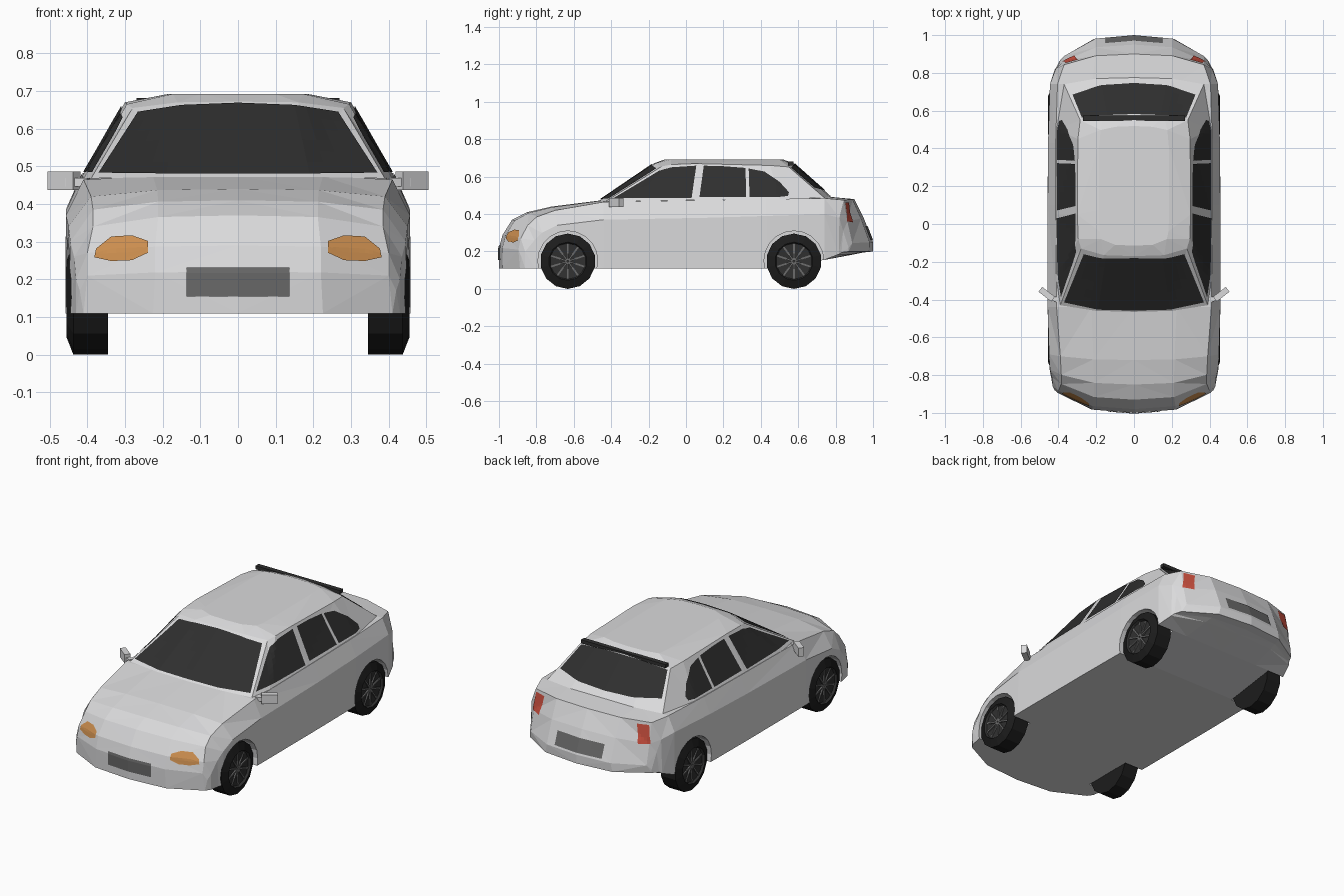
import bpy, bmesh, math
from mathutils import Matrix, Vector
from mathutils.bvhtree import BVHTree

if "Cube" in bpy.data.objects:
    bpy.data.objects.remove(bpy.data.objects["Cube"])


def material(name, r, g, b):
    m = bpy.data.materials.new(name)
    m.diffuse_color = (r, g, b, 1)
    m.use_nodes = True
    m.node_tree.nodes["Principled BSDF"].inputs["Base Color"].default_value = m.diffuse_color
    return m


PAINT = material("silver_paint", .70, .70, .71)
GLASS = material("dark_glass", .028, .028, .028)
TYRE = material("black_rubber", .012, .012, .012)
RIM = material("dark_rim", .03, .03, .03)
SPOKE = material("grey_spoke", .15, .15, .15)
PLATE = material("plate_grey", .14, .14, .14)
ORANGE = material("orange_lamp", .62, .28, .08)
RED = material("red_lamp", .60, .08, .05)


def make(name, bm, *mats, normals=True):
    if normals:
        bmesh.ops.recalc_face_normals(bm, faces=bm.faces)
    me = bpy.data.meshes.new(name)
    bm.to_mesh(me)
    bm.free()
    ob = bpy.data.objects.new(name, me)
    bpy.context.collection.objects.link(ob)
    for m in mats:
        me.materials.append(m)
    return ob


def loft(bm, rings):
    """Skin closed rings of equal length; returns vertex rings."""
    vr = [[bm.verts.new(p) for p in r] for r in rings]
    n = len(vr[0])
    for a, b in zip(vr, vr[1:]):
        for i in range(n):
            j = (i + 1) % n
            bm.faces.new((a[i], a[j], b[j], b[i]))
    return vr


def mirrored(half):
    """Half ring starting and ending on x = 0 -> full ring."""
    return half + [(-x, y, z) for x, y, z in half[-2:0:-1]]


# Lower body: sections along y
# (y, bow, top z, shoulder x, z, waist x, z, sill x, z)
STATIONS = [
    (-1.0, .12, .22, .40, .21, .42, .17, .41, .11),
    (-.98, .12, .29, .40, .27, .43, .20, .43, .11),
    (-.93, .12, .37, .385, .34, .435, .26, .44, .11),
    (-.85, .08, .41, .385, .385, .445, .30, .45, .11),
    (-.72, .03, .44, .39, .42, .45, .34, .455, .11),
    (-.44, 0, .475, .41, .465, .457, .37, .458, .11),
    (.10, 0, .475, .415, .475, .457, .38, .458, .11),
    (.43, 0, .48, .415, .48, .455, .39, .455, .11),
    (.74, 0, .495, .405, .485, .445, .40, .445, .155),
    (.90, -.08, .48, .37, .475, .415, .38, .42, .185),
    (.95, -.11, .38, .37, .36, .40, .31, .41, .195),
    (1.0, -.13, .25, .37, .245, .39, .22, .39, .20),
]


def section(y, bow, zt, ws, zs, ww, zw, wb, zb):
    pts = [(0, zt), (.55 * ws, zt - .15 * (zt - zs)), (ws, zs), (ww, zw),
           (wb, zb), (.55 * wb, zb), (0, zb)]
    return mirrored([(x, y + bow * (x / ww) ** 3, z) for x, z in pts])


bm = bmesh.new()
rings = loft(bm, [section(*s) for s in STATIONS])
for r in (rings[0], rings[-1]):
    for f in ((0, 1, 5, 6), (1, 2, 3, 4, 5), (0, 11, 7, 6), (11, 10, 9, 8, 7)):
        bm.faces.new([r[i] for i in f])
bmesh.ops.recalc_face_normals(bm, faces=bm.faces)
bmesh.ops.triangulate(bm, faces=bm.faces)
body = make("lower_body", bm, PAINT)

# Cabin: belt line ring, roof edge ring, roof crown ring
BELT = [(0, -.465, .472), (.2, -.46, .472), (.39, -.43, .468), (.41, -.3, .468),
        (.413, .05, .475), (.41, .5, .48), (.37, .74, .487), (.2, .77, .492),
        (0, .775, .495)]
ROOF = [(0, -.17, .672), (.16, -.165, .67), (.28, -.13, .655), (.295, -.08, .665),
        (.30, .05, .67), (.297, .45, .66), (.285, .55, .652), (.16, .57, .667),
        (0, .575, .672)]
CROWN = [(x * .62, .2 + (y - .2) * .85, .692) for x, y, z in ROOF]
bm = bmesh.new()
rings = loft(bm, [mirrored(r) for r in (BELT, ROOF, CROWN)])
bm.faces.new(rings[0])
bm.faces.new(rings[-1])
bmesh.ops.recalc_face_normals(bm, faces=bm.faces)
bmesh.ops.triangulate(bm, faces=bm.faces)
cabin = make("cabin", bm, PAINT)


def tree(ob):
    return BVHTree.FromPolygons([v.co for v in ob.data.vertices],
                                [p.vertices[:] for p in ob.data.polygons])


BODY_T, CABIN_T = tree(body), tree(cabin)


def decal(name, target, axis, sign, top, bottom, mat, flip=1, rows=6, sub=4):
    """Thin skin laid on target between two polylines, projected along an axis."""
    ray = Vector((-sign, 0, 0)) if axis == 'x' else Vector((0, -sign, 0))

    def dense(line):
        out = [Vector(line[0])]
        for a, b in zip(line, line[1:]):
            out += [Vector(a).lerp(Vector(b), k / sub) for k in range(1, sub + 1)]
        return out

    bm = bmesh.new()
    grid = []
    for k in range(rows + 1):
        row = []
        for a, b in zip(dense(top), dense(bottom)):
            u, z = a.lerp(b, k / rows)
            start = Vector((0, u, z)) if axis == 'x' else Vector((u * flip, 0, z))
            hit = target.ray_cast(start - ray * 2, ray)
            if hit[0] is None:
                hit = target.find_nearest(start - ray * .9)
            row.append(bm.verts.new(hit[0] + hit[1] * .004))
        grid.append(row)
    for a, b in zip(grid, grid[1:]):
        for i in range(len(a) - 1):
            f = bm.faces.new((a[i], a[i + 1], b[i + 1], b[i]))
            f.normal_update()
            if f.normal.dot(ray) > 0:
                f.normal_flip()
    return make(name, bm, mat, normals=False)


# Windscreen and rear window
decal("windscreen", CABIN_T, 'y', -1,
      [(-.265, .642), (-.15, .66), (0, .666), (.15, .66), (.265, .642)],
      [(-.37, .48), (-.19, .478), (0, .478), (.19, .478), (.37, .48)], GLASS)
decal("rear_window", CABIN_T, 'y', 1,
      [(-.275, .646), (-.14, .664), (0, .668), (.14, .664), (.275, .646)],
      [(-.325, .54), (-.17, .525), (0, .522), (.17, .525), (.325, .54)], GLASS)
bm = bmesh.new()
bmesh.ops.create_cube(bm, size=1, matrix=Matrix.Translation((0, .56, .671))
                      @ Matrix.Diagonal((.54, .028, .02, 1)))
make("rear_window_top_trim", bm, GLASS)

# Number plates (blank)
decal("front_plate", BODY_T, 'y', -1, [(-.137, .23), (.137, .23)],
      [(-.137, .155), (.137, .155)], PLATE)
decal("rear_plate", BODY_T, 'y', 1, [(-.15, .335), (.15, .335)],
      [(-.15, .26), (.15, .26)], PLATE)

for s, side in ((1, "right"), (-1, "left")):
    # Side windows
    decal(side + "_front_window", CABIN_T, 'x', s,
          [(-.375, .49), (-.145, .628), (-.08, .648), (.055, .657)],
          [(-.39, .483), (-.25, .483), (-.1, .483), (.03, .483)], GLASS)
    decal(side + "_rear_window", CABIN_T, 'x', s,
          [(.095, .657), (.2, .654), (.318, .645)],
          [(.072, .49), (.2, .49), (.322, .49)], GLASS)
    decal(side + "_quarter_window", CABIN_T, 'x', s,
          [(.335, .642), (.42, .625), (.50, .57), (.55, .515)],
          [(.34, .49), (.42, .49), (.50, .49), (.545, .495)], GLASS)
    # Lamps
    decal(side + "_headlamp", BODY_T, 'y', -1,
          [(.237, .30), (.28, .315), (.335, .312), (.375, .28)],
          [(.237, .27), (.28, .25), (.335, .248), (.38, .258)], ORANGE, flip=s)
    decal(side + "_tail_lamp", BODY_T, 'y', 1,
          [(.295, .46), (.36, .462)], [(.315, .355), (.375, .36)], RED, flip=s)
    # Door mirror: angled housing and a short arm
    bm = bmesh.new()
    for x, y, z, size, ang in ((.462, -.372, .462, (.085, .032, .05), 38),
                               (.425, -.395, .458, (.06, .025, .022), 20)):
        bmesh.ops.create_cube(bm, size=1, matrix=Matrix.Translation((s * x, y, z))
                              @ Matrix.Rotation(math.radians(ang * s), 4, 'Z')
                              @ Matrix.Diagonal((*size, 1)))
    make(side + "_mirror", bm, PAINT)

# Wheels: lathed tyre with recessed rim and thin spokes; cutter for the arches
PROFILE = [(.345, .001), (.345, .148), (.437, .148), (.455, .102), (.442, .096), (.434, .001)]
AXLES = (("front", -.632), ("rear", .577))
N, R = 14, .148
cut = bmesh.new()
for end, y in AXLES:
    for s, side in ((1, "right"), (-1, "left")):
        bm = bmesh.new()
        hoops = [[(s * x, y + r * math.sin(math.tau * i / N), R - r * math.cos(math.tau * i / N))
                  for i in range(N)] for x, r in PROFILE]
        vr = loft(bm, hoops)
        bm.faces.new(vr[0])
        bm.faces.new(vr[-1])
        for f in bm.faces:
            c = f.calc_center_median()
            if abs(c.x) > .433 and math.hypot(c.y - y, c.z - R) < .098:
                f.material_index = 1
        for k in range(10):
            m = (Matrix.Translation((s * .441, y, R))
                 @ Matrix.Rotation(math.tau * k / 10, 4, 'X')
                 @ Matrix.Translation((0, 0, .05)) @ Matrix.Diagonal((.009, .009, .09, 1)))
            new = bmesh.ops.create_cube(bm, size=1, matrix=m)["verts"]
            for f in {f for v in new for f in v.link_faces}:
                f.material_index = 2
        make(f"{end}_{side}_wheel", bm, TYRE, RIM, SPOKE)
        bmesh.ops.create_cone(cut, cap_ends=True, segments=20, radius1=.16, radius2=.16,
                              depth=.26, matrix=Matrix.Translation((s * .47, y, .15))
                              @ Matrix.Rotation(math.pi / 2, 4, 'Y'))
cutter = make("arch_cutter", cut, PAINT)
cutter.hide_render = True

# Cut the wheel arches
mod = body.modifiers.new("arches", 'BOOLEAN')
mod.operation, mod.solver, mod.object = 'DIFFERENCE', 'EXACT', cutter
bpy.context.view_layer.objects.active = body
bpy.ops.object.modifier_apply(modifier=mod.name)
bpy.data.objects.remove(cutter)
